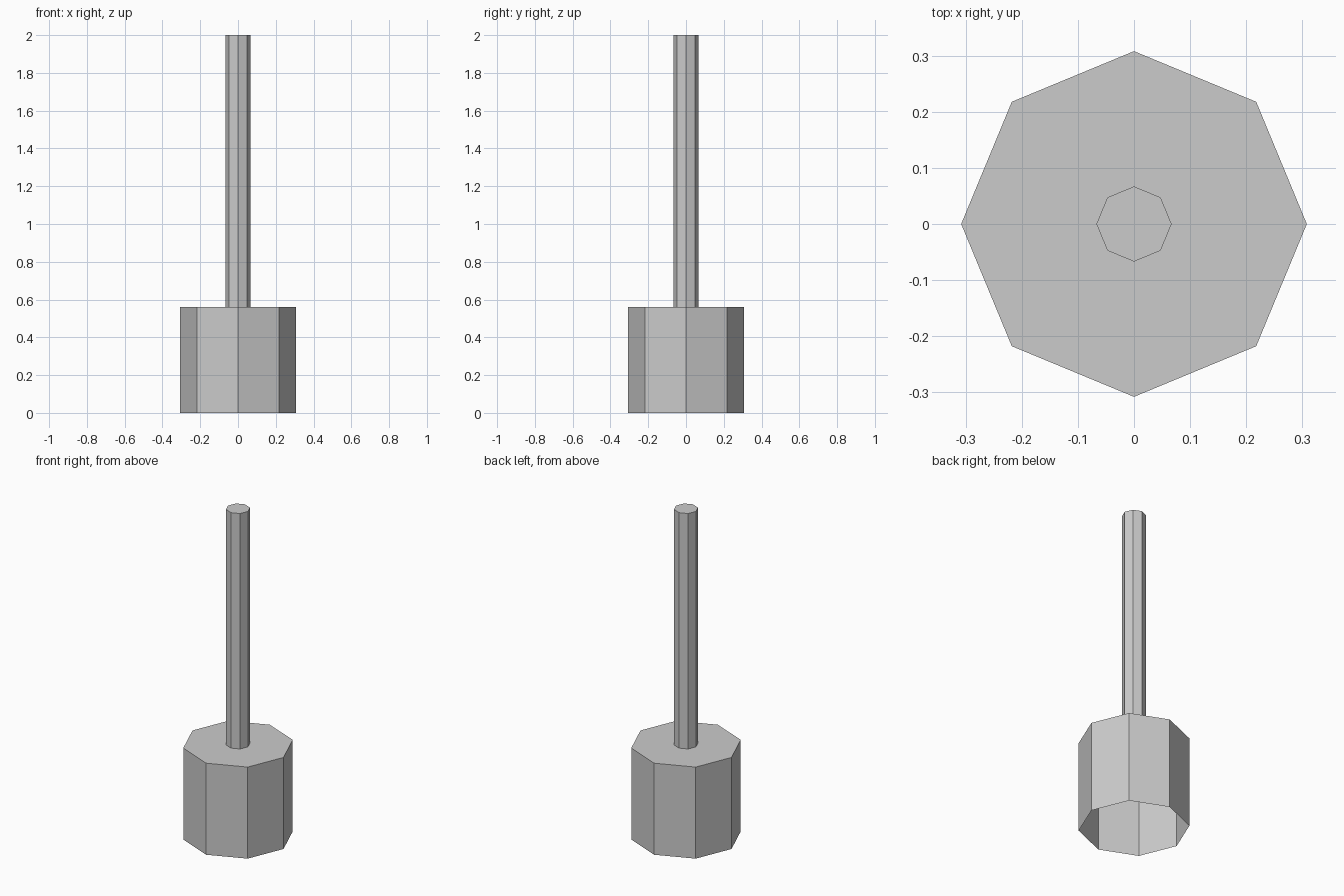
import bpy
import bmesh
from mathutils import Matrix

if "Cube" in bpy.data.objects:
    bpy.data.objects.remove(bpy.data.objects["Cube"])


def open_prism(name, radius, z0, z1, sides=8):
    """Flat-shaded upright prism, capped on top and open underneath."""
    bm = bmesh.new()
    bmesh.ops.create_cone(bm, cap_ends=True, segments=sides,
                          radius1=radius, radius2=radius, depth=z1 - z0,
                          matrix=Matrix.Translation((0, 0, (z0 + z1) / 2)))
    bm.normal_update()
    bottom = [f for f in bm.faces if f.normal.z < -0.9]
    bmesh.ops.delete(bm, geom=bottom, context='FACES_ONLY')
    mesh = bpy.data.meshes.new(name)
    bm.to_mesh(mesh)
    bm.free()
    obj = bpy.data.objects.new(name, mesh)
    bpy.context.collection.objects.link(obj)
    return obj


# Wide octagonal block, hollow from below
open_prism("base", 0.308, 0.0, 0.56)

# Thin octagonal rod standing on the block
open_prism("rod", 0.067, 0.56, 2.0)
